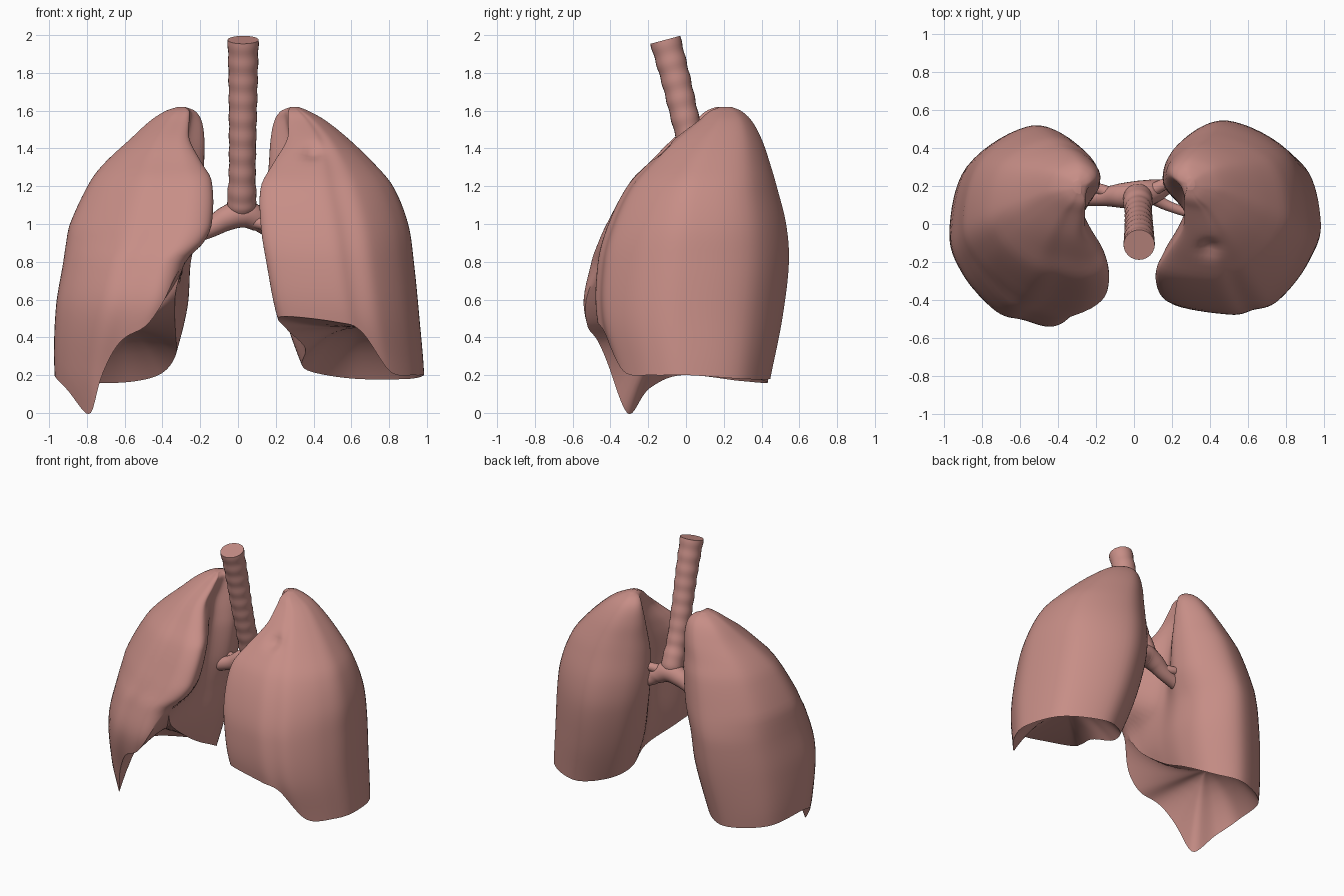
import bpy, bmesh, math
from mathutils import Vector

if "Cube" in bpy.data.objects:
    bpy.data.objects.remove(bpy.data.objects["Cube"])

tissue = bpy.data.materials.new("lung pink")
tissue.diffuse_color = (0.57, 0.27, 0.24, 1)
tissue.use_nodes = True
tissue.node_tree.nodes["Principled BSDF"].inputs["Base Color"].default_value = tissue.diffuse_color


def finish(name, bm, angle):
    bmesh.ops.recalc_face_normals(bm, faces=bm.faces)
    mesh = bpy.data.meshes.new(name)
    bm.to_mesh(mesh)
    bm.free()
    mesh.materials.append(tissue)
    ob = bpy.data.objects.new(name, mesh)
    bpy.context.collection.objects.link(ob)
    bpy.ops.object.select_all(action='DESELECT')
    ob.select_set(True)
    bpy.context.view_layer.objects.active = ob
    bpy.ops.object.shade_smooth_by_angle(angle=math.radians(angle))
    return ob


def skin(bm, rings):
    """Join closed rings of points with quads and cap both ends."""
    rows = [[bm.verts.new(p) for p in r] for r in rings]
    n = len(rows[0])
    for a, b in zip(rows, rows[1:]):
        for i in range(n):
            bm.faces.new((a[i], a[(i + 1) % n], b[(i + 1) % n], b[i]))
    bm.faces.new(rows[0][::-1])
    bm.faces.new(rows[-1])


def catmull(p0, p1, p2, p3, t):
    return 0.5 * (2 * p1 + (p2 - p0) * t + (2 * p0 - 5 * p1 + 4 * p2 - p3) * t * t
                  + (3 * p1 - p0 - 3 * p2 + p3) * t ** 3)


def around(vals, u):
    """Smooth value on a closed list, u in 0..1."""
    n = len(vals)
    k = int(u * n)
    return catmull(vals[k - 1], vals[k % n], vals[(k + 1) % n], vals[(k + 2) % n], u * n - k)


def at_height(levels, z):
    """Smooth Hermite blend of the section numbers at height z."""
    z = min(max(z, levels[0][0]), levels[-1][0])
    k = 0
    while k < len(levels) - 2 and z > levels[k + 1][0]:
        k += 1
    a, b = levels[k], levels[k + 1]
    p, q = levels[max(k - 1, 0)], levels[min(k + 2, len(levels) - 1)]
    h = b[0] - a[0]
    t = (z - a[0]) / h
    out = []
    for i in range(1, 7):
        ma = (b[i] - p[i]) / (b[0] - p[0]) * h
        mb = (q[i] - a[i]) / (q[0] - a[0]) * h
        out.append((2*t**3 - 3*t*t + 1) * a[i] + (t**3 - 2*t*t + t) * ma
                   + (3*t*t - 2*t**3) * b[i] + (t**3 - t*t) * mb)
    return out


def section(levels, z, front):
    """Twelve control points of the horizontal outline at height z.
    front = where the foremost point lies, how full the front corner is."""
    xl, yf, yb, xmb, xmm, xmf = at_height(levels, z)
    d, yl = yb - yf, yf + 0.47 * (yb - yf)
    xb = xmb + 0.42 * (xl - xmb)
    xf = xmf + front[0] * (xl - xmf)
    f = front[1]
    return [Vector(p) for p in (
        (xl, yl), (xb + .77 * (xl - xb), yl + .66 * (yb - yl)), (xb, yb),
        (xmb + .1 * (xl - xmb), yb - .12 * d), (xmb, yb - .33 * d),
        (xmm, yf + .45 * d), (xmf + .15 * (xmm - xmf), yf + .21 * d),
        (xmf, yf + .06 * d), (xf, yf),
        (xf + .27 * (xl - xf), yl + (f + .09) * (yf - yl)),
        (xf + .54 * (xl - xf), yl + f * (yf - yl)),
        (xf + .87 * (xl - xf), yl + (f - .39) * (yf - yl)))]


def lung(name, side, levels, rim, dome, centre, front, dent=None):
    n, rows, top = 96, 44, levels[-1][0]
    rings = []
    # hollow underside, from the middle of the dome out to the rim
    edge = []
    for i in range(n):
        z = around(rim, i / n)
        p = around(section(levels, z, front), i / n)
        edge.append(Vector((p.x, p.y, z)))
    c = Vector((centre[0], centre[1], dome))
    for s in (0.03, 0.2, 0.4, 0.58, 0.73, 0.85, 0.93, 0.975):
        ring = []
        for e in edge:
            p = c.lerp(e, s)
            p.z = e.z + (dome - e.z) * (1 - s ** 2.2)
            ring.append(p)
        rings.append(ring)
    # outer wall from rim to apex
    for r in range(rows + 1):
        t = 1 - (1 - r / rows) ** 1.8
        ring = []
        for i in range(n):
            z = edge[i].z + (top - edge[i].z) * t
            p = around(section(levels, z, front), i / n)
            ring.append(Vector((p.x, p.y, z)))
        rings.append(ring)
    if dent:
        for ring in rings:
            for p in ring:
                w = math.exp(-((p - dent).length / 0.05) ** 2)
                p += Vector((0, 0.04, -0.03)) * w
    for ring in rings:
        for p in ring:
            p.x *= side
    bm = bmesh.new()
    skin(bm, rings)
    finish(name, bm, 50)


# columns: z, lateral x, front y, back y, medial x at back / hilum / front
lung("lung_with_flat_base", 1, [
    (0.10, .98, -.36, .43, .42, .45, .40),
    (0.20, .985, -.38, .45, .36, .40, .34),
    (0.50, .96, -.47, .51, .25, .32, .23),
    (0.80, .93, -.465, .545, .18, .30, .17),
    (1.00, .90, -.41, .53, .155, .29, .14),
    (1.20, .82, -.31, .48, .155, .27, .14),
    (1.32, .72, -.20, .445, .165, .27, .20),
    (1.45, .585, -.06, .40, .175, .27, .27),
    (1.55, .46, .07, .345, .195, .25, .27),
    (1.60, .37, .13, .29, .23, .25, .27),
    (1.62, .32, .18, .24, .28, .28, .28)],
    [.2, .18, .18, .21, .25, .34, .44, .51, .48, .43, .22, .20],
    0.45, (.64, .04), (.40, .86), Vector((.4, -.11, 1.36)))

lung("lung_with_pointed_tip", -1, [
    (0.00, .93, -.37, .40, .42, .48, .55),
    (0.20, .97, -.43, .44, .36, .40, .50),
    (0.55, .965, -.54, .50, .27, .30, .36),
    (0.80, .925, -.50, .52, .25, .29, .285),
    (0.90, .91, -.465, .515, .225, .285, .19),
    (1.00, .89, -.42, .50, .20, .28, .145),
    (1.23, .78, -.29, .455, .18, .27, .145),
    (1.33, .70, -.19, .42, .18, .27, .20),
    (1.45, .57, -.07, .38, .18, .27, .26),
    (1.55, .46, .05, .33, .195, .25, .26),
    (1.60, .38, .11, .28, .23, .25, .26),
    (1.62, .32, .16, .23, .28, .28, .28)],
    [.2, .17, .16, .20, .30, .42, .62, .77, .48, .36, .0, .13],
    0.45, (.64, .02), (.14, .84))


def tube(name, points, ridge=0.0):
    """Round tube through (x, y, z, radius) points, with optional ring ridges."""
    pts = [Vector(p) for p in points]
    pts = [2 * pts[0] - pts[1]] + pts + [2 * pts[-1] - pts[-2]]
    steps = 16
    line = [catmull(*pts[k:k + 4], j / steps)
            for k in range(len(pts) - 3) for j in range(steps)] + [pts[-2]]
    rings, length = [], 0
    for i, p in enumerate(line):
        a, b = line[max(i - 1, 0)], line[min(i + 1, len(line) - 1)]
        tan = (b - a).to_3d().normalized()
        u = tan.cross(Vector((0, 1, 0))).normalized()
        v = tan.cross(u)
        length += (p - a).to_3d().length
        r = p.w + ridge * math.sin(length * 2 * math.pi / 0.1)
        rings.append([p.to_3d() + r * (math.cos(q) * u + math.sin(q) * v)
                      for q in (k * math.tau / 24 for k in range(24))])
    bm = bmesh.new()
    skin(bm, rings)
    finish(name, bm, 50)


# windpipe and its two main branches
tube("windpipe", [(.027, -.11, 1.975, .082), (.027, -.05, 1.75, .077), (.025, .01, 1.5, .073),
                  (.022, .08, 1.25, .071), (.02, .13, 1.12, .078), (.02, .15, 1.05, .06)], 0.002)
tube("main_bronchi", [(-.38, .14, .90, .045), (-.17, .145, .97, .05), (-.06, .15, 1.03, .066),
                      (.03, .155, 1.055, .074), (.11, .175, 1.02, .062),
                      (.18, .20, .97, .042), (.36, .26, .92, .03)])
# smaller branches entering the lungs
tube("upper_branch", [(.07, .16, 1.05, .04), (.16, .21, 1.08, .03), (.34, .28, 1.10, .025)])
tube("front_branch", [(.07, .16, 1.02, .04), (.17, .10, .99, .028), (.34, .04, .96, .022)])
tube("tip_lung_branch", [(-.11, .15, 1.0, .04), (-.20, .19, 1.0, .028), (-.36, .22, 1.02, .022)])
